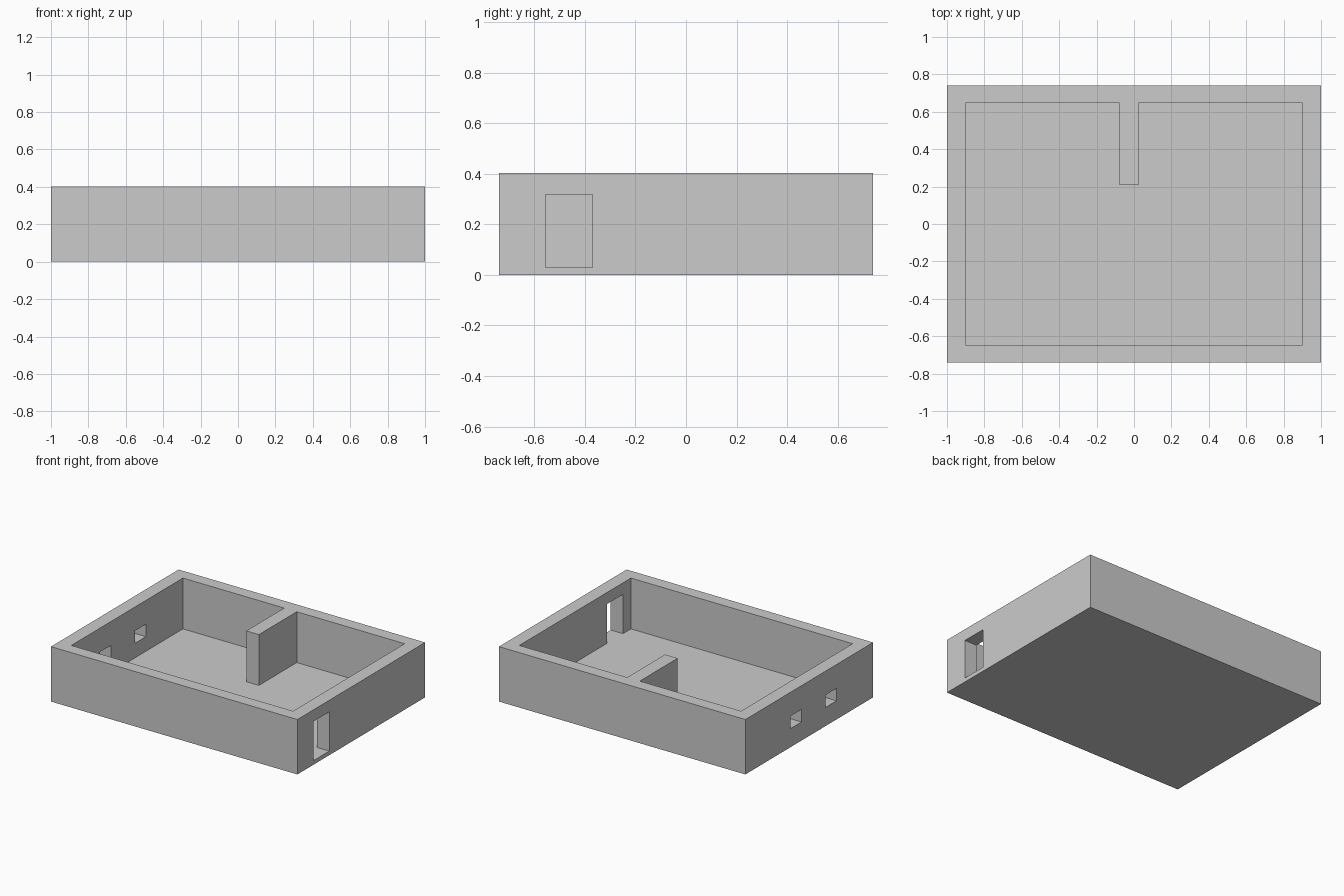
import bpy, bmesh

if "Cube" in bpy.data.objects:
    bpy.data.objects.remove(bpy.data.objects["Cube"])

HX, HY, H = 1.0, 0.74, 0.403      # half length, half depth, height
IX, IY, FLOOR = 0.9, 0.647, 0.03  # inner half sizes, floor thickness


def prism(name, points, z0, z1):
    """Extrude a plan outline from z0 to z1."""
    bm = bmesh.new()
    face = bm.faces.new([bm.verts.new((x, y, z0)) for x, y in points])
    top = bmesh.ops.extrude_face_region(bm, geom=[face])["geom"]
    verts = [v for v in top if isinstance(v, bmesh.types.BMVert)]
    bmesh.ops.translate(bm, verts=verts, vec=(0, 0, z1 - z0))
    bmesh.ops.recalc_face_normals(bm, faces=bm.faces)
    mesh = bpy.data.meshes.new(name)
    bm.to_mesh(mesh)
    bm.free()
    obj = bpy.data.objects.new(name, mesh)
    bpy.context.collection.objects.link(obj)
    return obj


def box(name, x0, x1, y0, y1, z0, z1):
    return prism(name, [(x0, y0), (x1, y0), (x1, y1), (x0, y1)], z0, z1)


# Solid block that becomes floor, outer walls and partition
shell = box("house_shell", -HX, HX, -HY, HY, 0, H)

# Room space, with a notch that leaves the partition wall standing
room = [(-IX, -IY), (IX, -IY), (IX, IY), (0.024, IY),
        (0.024, 0.208), (-0.078, 0.208), (-0.078, IY), (-IX, IY)]
cutters = [prism("room_cutter", room, FLOOR, H + 0.2)]

# Doorway in the right wall, level with the floor
cutters.append(box("door_cutter", IX - 0.1, HX + 0.1, -0.555, -0.37, FLOOR, 0.318))

# Two small windows in the left wall
for i, y in enumerate((0.154, -0.252)):
    cutters.append(box(f"window_cutter_{i + 1}", -HX - 0.1, -IX + 0.1,
                       y - 0.064, y + 0.064, 0.137, 0.228))

# Carve the openings
bpy.context.view_layer.objects.active = shell
for cutter in cutters:
    mod = shell.modifiers.new(cutter.name, "BOOLEAN")
    mod.operation = "DIFFERENCE"
    mod.solver = "EXACT"
    mod.object = cutter
    bpy.ops.object.modifier_apply(modifier=mod.name)
    bpy.data.objects.remove(cutter)
